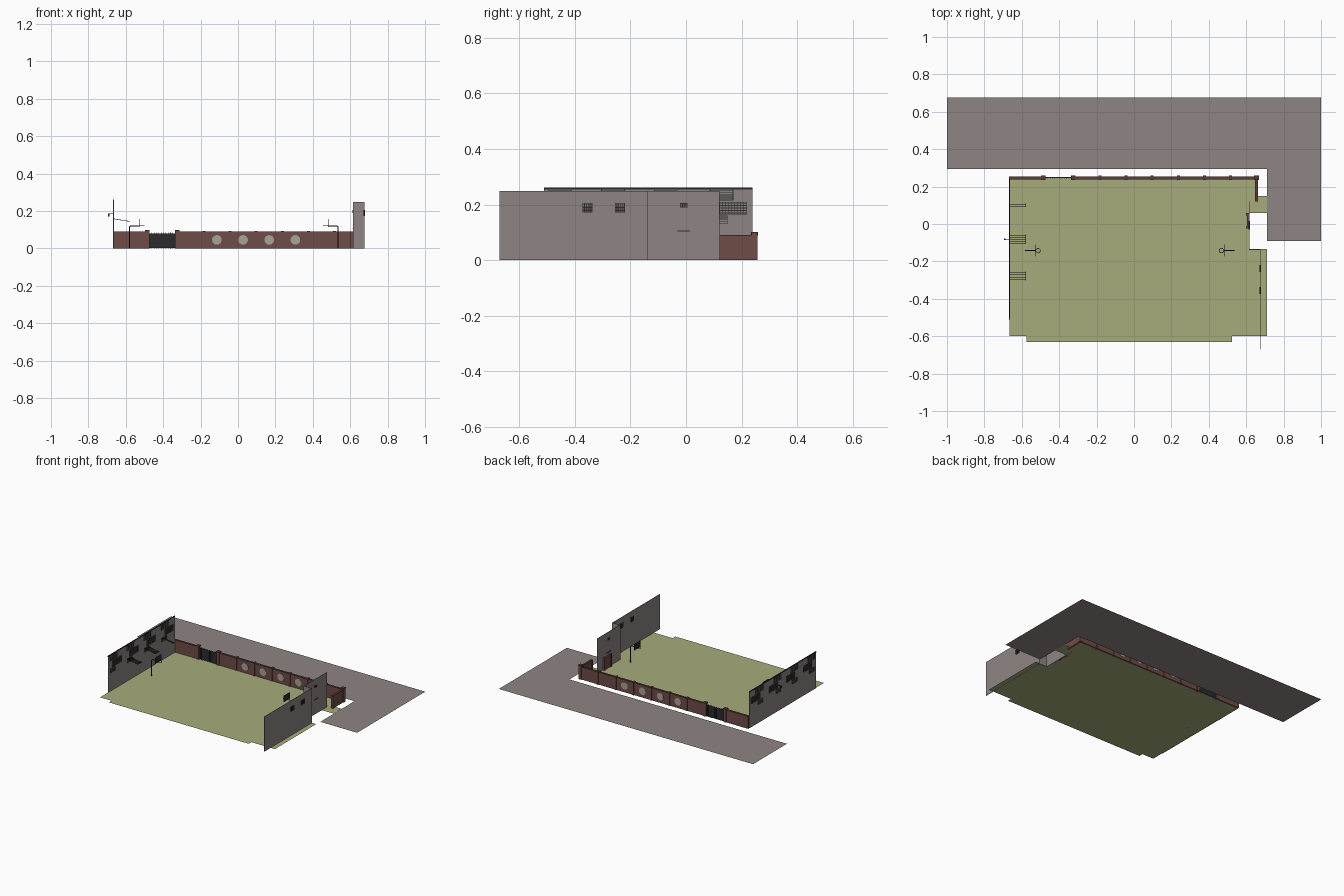
import bpy, bmesh, math
from mathutils import Matrix, Vector

if "Cube" in bpy.data.objects:
    bpy.data.objects.remove(bpy.data.objects["Cube"])


def material(name, rgb):
    m = bpy.data.materials.new(name)
    m.diffuse_color = (*rgb, 1)
    m.use_nodes = True
    m.node_tree.nodes["Principled BSDF"].inputs["Base Color"].default_value = m.diffuse_color
    return m


GRAY = material("concrete gray", (0.27, 0.235, 0.23))
GREEN = material("court green", (0.385, 0.415, 0.20))
BRICK = material("brick red", (0.155, 0.072, 0.062))
DARK = material("dark metal", (0.024, 0.024, 0.027))
PALE = material("pale stone", (0.40, 0.36, 0.33))
TRIM = material("dark brick trim", (0.10, 0.042, 0.038))


def finish(name, bm, mat):
    me = bpy.data.meshes.new(name)
    bm.to_mesh(me)
    bm.free()
    me.materials.append(mat)
    ob = bpy.data.objects.new(name, me)
    bpy.context.collection.objects.link(ob)
    return ob


def add_box(bm, x0, x1, y0, y1, z0, z1):
    mat = Matrix.Translation(((x0 + x1) / 2, (y0 + y1) / 2, (z0 + z1) / 2))
    mat = mat @ Matrix.Diagonal((x1 - x0, y1 - y0, z1 - z0, 1))
    bmesh.ops.create_cube(bm, size=1, matrix=mat)


def boxes(name, mat, items):
    bm = bmesh.new()
    for b in items:
        add_box(bm, *b)
    return finish(name, bm, mat)


def sheet(name, mat, outline, z=0.0):
    bm = bmesh.new()
    bm.faces.new([bm.verts.new((x, y, z)) for x, y in outline])
    return finish(name, bm, mat)


def tube(name, mat, points, r, cyclic=False):
    cu = bpy.data.curves.new(name, 'CURVE')
    cu.dimensions = '3D'
    cu.bevel_depth = r
    cu.bevel_resolution = 1
    cu.use_fill_caps = True
    sp = cu.splines.new('POLY')
    sp.points.add(len(points) - 1)
    for p, co in zip(sp.points, points):
        p.co = (*co, 1)
    sp.use_cyclic_u = cyclic
    cu.materials.append(mat)
    ob = bpy.data.objects.new(name, cu)
    bpy.context.collection.objects.link(ob)
    return ob


def grille(x0, x1, y0, y1, z0, z1, rows, cols, t=0.0025):
    """Crossed bars in the yz plane."""
    out = []
    for i in range(rows):
        z = z0 + (z1 - z0 - t) * i / (rows - 1)
        out.append((x0, x1, y0, y1, z, z + t))
    for i in range(cols):
        y = y0 + (y1 - y0 - t) * i / (cols - 1)
        out.append((x0, x1, y, y + t, z0, z1))
    return out


# Ground sheets
sheet("pavement", GRAY, [(-1, 0.295), (0.71, 0.295), (0.71, -0.09), (1, -0.09),
                         (1, 0.675), (-1, 0.675)])
sheet("court_floor", GREEN, [
    (-0.665, -0.6), (-0.575, -0.6), (-0.575, -0.63), (0.525, -0.63), (0.525, -0.6),
    (0.71, -0.6), (0.71, -0.135), (0.615, -0.135), (0.615, 0.06), (0.71, 0.06),
    (0.71, 0.15), (0.65, 0.15), (0.65, 0.25), (-0.665, 0.25)], 0.001)

# Tall gray walls
boxes("left_wall", GRAY, [(-0.667, -0.664, -0.51, 0.24, 0, 0.255)])
boxes("right_wall", GRAY, [(0.673, 0.676, -0.67, -0.137, 0, 0.248),
                           (0.614, 0.676, -0.139, -0.136, 0, 0.248),
                           (0.614, 0.617, -0.137, 0.12, 0, 0.248)])

# Window grilles and louvres on the left wall
bars = []
for yc in (-0.41, -0.22, -0.03, 0.17):
    bars += grille(-0.669, -0.662, yc - 0.05, yc + 0.05, 0.165, 0.21, 8, 10)
    bars += grille(-0.669, -0.662, yc - 0.085, yc, 0.215, 0.26, 7, 2)
    bars += grille(-0.669, -0.662, yc - 0.08, yc - 0.02, 0.13, 0.16, 5, 2)
bars.append((-0.668, -0.663, -0.51, 0.24, 0.254, 0.261))
boxes("left_window_grilles", DARK, bars)

# Slatted awnings sloping off the left wall
for k, (yc, n) in enumerate(((-0.082, 5), (-0.278, 5), (0.1, 2))):
    bm = bmesh.new()
    for i in range(n):
        add_box(bm, 0, 0.092, (i - (n - 1) / 2) * 0.01 - 0.0013,
                (i - (n - 1) / 2) * 0.01 + 0.0013, -0.0015, 0.0015)
    add_box(bm, 0.088, 0.092, -0.005 * n, 0.005 * n, -0.0015, 0.0015)
    ob = finish(f"awning_{k}", bm, DARK)
    ob.location = (-0.668, yc, 0.158)
    ob.rotation_euler = (0, math.radians(9), 0)

# Lamp on the outer side of the left wall
boxes("wall_lamp", DARK, [(-0.694, -0.686, -0.086, -0.078, 0.17, 0.185),
                          (-0.69, -0.665, -0.083, -0.081, 0.183, 0.186)])

# Vents and ledge on the right wall
vents = []
for yc in (-0.355, -0.238):
    vents += grille(0.671, 0.679, yc - 0.018, yc + 0.018, 0.172, 0.206, 7, 6)
vents += grille(0.612, 0.619, -0.022, 0.006, 0.19, 0.205, 4, 4)
vents.append((0.611, 0.62, -0.03, 0.015, 0.103, 0.107))
boxes("right_wall_vents", DARK, vents)

# Doorway on the court side of the right wall
boxes("side_door_surround", BRICK, [(0.604, 0.614, -0.015, 0.05, 0, 0.085),
                                    (0.600, 0.614, -0.025, -0.012, 0, 0.09),
                                    (0.600, 0.614, 0.045, 0.058, 0, 0.09)])

# Low brick wall with a gate opening and a return on the right
boxes("brick_wall", BRICK, [(-0.665, -0.485, 0.241, 0.252, 0, 0.086),
                            (-0.325, 0.655, 0.241, 0.252, 0, 0.086),
                            (0.65, 0.661, 0.12, 0.247, 0, 0.086)])
boxes("wall_coping", TRIM, [(-0.667, -0.485, 0.239, 0.254, 0.086, 0.09),
                            (-0.325, 0.655, 0.239, 0.254, 0.086, 0.09),
                            (0.648, 0.663, 0.12, 0.247, 0.086, 0.09)])

# Pillars with caps
posts, caps = [], []
for x, w, h in [(-0.485, 0.011, 0.092), (-0.325, 0.011, 0.092), (0.655, 0.011, 0.096)] + \
        [(-0.183 + 0.14 * i, 0.006, 0.088) for i in range(6)]:
    posts.append((x - w, x + w, 0.236, 0.257, 0, h))
    caps.append((x - w - 0.002, x + w + 0.002, 0.234, 0.259, h, h + 0.005))
posts.append((0.647, 0.664, 0.12, 0.132, 0, 0.088))
boxes("brick_pillars", BRICK, posts)
boxes("pillar_caps", TRIM, caps)

# Round pale panels set through the wall
bm = bmesh.new()
for x in (-0.113, 0.027, 0.167, 0.307):
    bmesh.ops.create_cone(bm, cap_ends=True, segments=14, radius1=0.026, radius2=0.026,
                          depth=0.014, matrix=Matrix.Translation((x, 0.2465, 0.045))
                          @ Matrix.Rotation(math.pi / 2, 4, 'X'))
finish("round_panels", bm, PALE)

# Gate: sheet with vertical bars
gate = [(-0.475, -0.335, 0.245, 0.248, 0.003, 0.08)]
gate += [(-0.475 + 0.0125 * i, -0.472 + 0.0125 * i, 0.243, 0.25, 0, 0.085) for i in range(12)]
boxes("gate", DARK, gate)

# Two mirrored basketball hoops
for side, px, s in (("left", -0.58, 1), ("right", 0.535, -1)):
    y = -0.142
    tube(side + "_hoop_post", DARK, [(px, y, 0), (px, y, 0.113), (px + s * 0.007, y, 0.12),
                                     (px + s * 0.05, y, 0.12)], 0.003)
    bx = px + s * 0.052
    boxes(side + "_backboard", DARK, [(bx - 0.0015, bx + 0.0015, y - 0.032, y + 0.032,
                                       0.113, 0.157)])
    tube(side + "_rim", DARK,
         [(px + s * 0.067 + 0.012 * math.cos(a * math.pi / 6),
           y + 0.012 * math.sin(a * math.pi / 6), 0.121) for a in range(12)], 0.0016, True)
